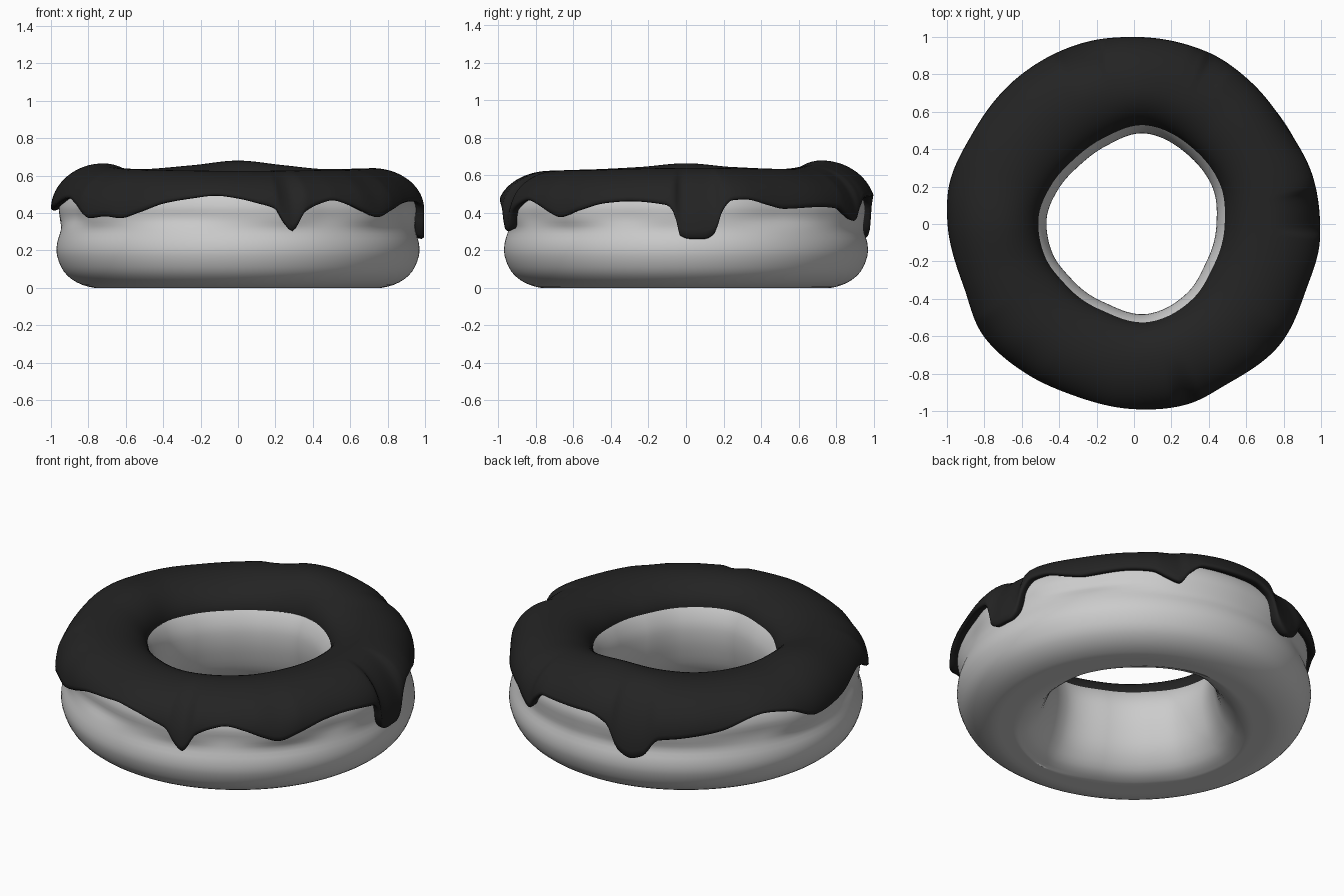
import bpy, bmesh, math

if "Cube" in bpy.data.objects:
    bpy.data.objects.remove(bpy.data.objects["Cube"])

N = 360  # steps around the ring


def periodic(table):
    """Smooth periodic curve through (angle in degrees, value) pairs, no overshoot."""
    n = len(table)
    xs = [p[0] for p in table]
    ys = [p[1] for p in table]
    gap = [(xs[(i + 1) % n] - xs[i]) % 360 for i in range(n)]
    slope = [(ys[(i + 1) % n] - ys[i]) / gap[i] for i in range(n)]
    tan = []
    for i in range(n):
        a, b = slope[i - 1], slope[i]
        tan.append(0 if a * b <= 0 else 2 * a * b / (a + b))

    def f(deg):
        i = max((k for k in range(n) if xs[k] <= deg), default=n - 1)
        j, h = (i + 1) % n, gap[i]
        t = ((deg - xs[i]) % 360) / h
        return ((2*t**3 - 3*t**2 + 1) * ys[i] + (t**3 - 2*t*t + t) * h * tan[i]
                + (3*t*t - 2*t**3) * ys[j] + (t**3 - t*t) * h * tan[j])
    return f


# outline of the icing, outline of the hole, crest height, height of the dripping edge
outer = periodic([(0, .995), (14, .99), (33, .967), (50, .983), (67, 1.0), (90, 1.0), (105, 1.006),
                  (130, 1.0), (150, .99), (168, 1.01), (180, .997), (200, .97), (217, 1.003), (235, .985),
                  (250, .972), (270, .99), (287, 1.005), (300, .99), (320, 1.012), (340, .985), (354, .998)])
hole = periodic([(0, .483), (25, .505), (50, .51), (82, .53), (110, .485), (132, .47), (155, .487),
                 (178, .51), (200, .505), (222, .487), (248, .49), (279, .528), (308, .507), (334, .478)])
crest = periodic([(0, .64), (50, .635), (70, .655), (90, .68), (110, .655), (135, .635), (160, .645),
                  (180, .665), (200, .645), (225, .632), (270, .625), (315, .63)])
drip = periodic([(1, .27), (6, .27), (9, .30), (11.5, .42), (14.5, .475), (19, .48), (27, .45), (33, .43),
                 (48, .44), (56, .43), (61, .39), (65, .365), (68, .43), (73, .49), (92, .495), (99, .45),
                 (103, .31), (107, .27), (111, .29), (116, .39), (123, .405), (136, .44), (151, .51),
                 (160, .49), (171, .42), (184, .44), (200, .485), (208, .45), (217, .38), (224, .39),
                 (230, .38), (237, .41), (246, .46), (255, .485), (263, .50), (270, .485), (276, .46),
                 (281.5, .43), (284.5, .35), (287, .31), (289, .35), (291, .41), (297, .46), (301, .475),
                 (307, .45), (313, .41), (318, .385), (325, .42), (334, .46), (342, .47), (354, .45),
                 (356.5, .40), (358, .29)])


def subdivide(points, steps=3):
    """Closed Catmull-Rom curve through profile points."""
    n, out = len(points), []
    for i in range(n):
        p = [points[(i + k) % n] for k in (-1, 0, 1, 2)]
        for s in range(steps):
            t = s / steps
            out.append(tuple(.5 * (2*b + (c - a)*t + (2*a - 5*b + 4*c - d)*t*t + (3*b - a - 3*c + d)*t**3)
                             for a, b, c, d in zip(*p)))
    return out


def dough_profile(deg):
    R, h = outer(deg), hole(deg) - .042
    return subdivide([(.68, 0), (.77, 0), (.86, .028), (.93, .085), (.967, .17), (.967, .24),
                      (.947, .31), (R - .048, .37), (R - .045, .44), (R - .085, .525), (R - .19, .585),
                      (.70, .60), (h + .13, .575), (h + .055, .51), (h + .012, .43), (h, .35),
                      (h + .01, .25), (h + .045, .13), (h + .11, .04), (h + .18, .004)])


def icing_profile(deg):
    R, h, top, ze = outer(deg), hole(deg), crest(deg), drip(deg)
    mid, zi = .72, .475
    pts = [(h + .06, zi + .03), (h + .012, zi - .006), (h + .002, zi)]
    for k in range(1, 12):                     # inner shoulder
        a = math.pi / 2 * k / 12
        pts.append((mid - (mid - h) * math.cos(a), zi + (top - zi) * math.sin(a)))
    zc = min(ze, .42)
    end = math.asin((ze - zc) / (top - zc))
    for k in range(17):                        # outer shoulder down to the drip edge
        a = math.pi / 2 + (end - math.pi / 2) * k / 16
        r = mid + (R - mid) * math.cos(a) / math.cos(end)
        pts.append((r, zc + (top - zc) * math.sin(a)))
    pts += [(R - .012, ze - .008), (R - .03, ze - .004), (R - .075, ze + .02)]  # rounded lip
    pts += [(R - .22, .54), (.70, .56), (h + .16, .54)]                        # hidden underside
    return pts


def ring(name, profile, color):
    """Sweep an angle-dependent closed profile around z."""
    bm = bmesh.new()
    loops = []
    for i in range(N):
        deg = 360 * i / N
        c, s = math.cos(math.radians(deg)), math.sin(math.radians(deg))
        loops.append([bm.verts.new((r * c, r * s, max(z, 0))) for r, z in profile(deg)])
    m = len(loops[0])
    for i in range(N):
        A, B = loops[i], loops[(i + 1) % N]
        for j in range(m):
            k = (j + 1) % m
            bm.faces.new((A[j], B[j], B[k], A[k])).smooth = True
    bmesh.ops.recalc_face_normals(bm, faces=bm.faces)
    mesh = bpy.data.meshes.new(name)
    bm.to_mesh(mesh)
    bm.free()
    mat = bpy.data.materials.new(color[0])
    mat.diffuse_color = (*color[1], 1)
    mat.use_nodes = True
    mat.node_tree.nodes["Principled BSDF"].inputs["Base Color"].default_value = mat.diffuse_color
    mesh.materials.append(mat)
    obj = bpy.data.objects.new(name, mesh)
    bpy.context.collection.objects.link(obj)
    return obj


ring("dough", dough_profile, ("light grey", (.6, .6, .6)))
ring("icing", icing_profile, ("near black", (.017, .017, .017)))
